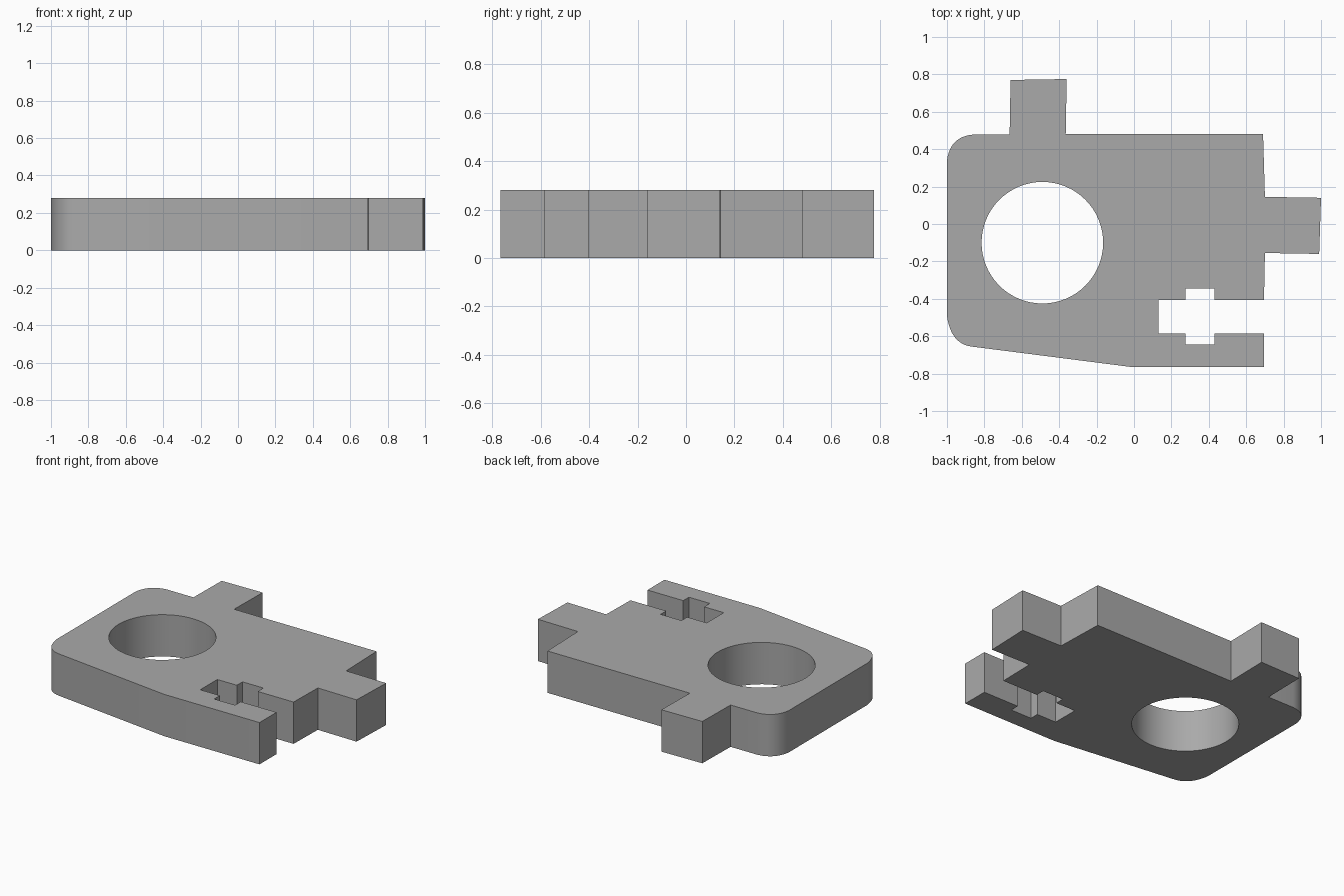
import bpy, bmesh, math
from mathutils import Vector

if "Cube" in bpy.data.objects:
    bpy.data.objects.remove(bpy.data.objects["Cube"])

THICK = 0.28


def rounded(start, corner, end, steps=12):
    """Points of a rounded corner between two edges."""
    a, c, b = Vector(start), Vector(corner), Vector(end)
    return [a * (1 - t) ** 2 + c * 2 * t * (1 - t) + b * t * t
            for t in (i / steps for i in range(steps + 1))]


def circle(cx, cy, r, steps=64):
    return [(cx + r * math.cos(math.tau * i / steps),
             cy + r * math.sin(math.tau * i / steps)) for i in range(steps)]


def add_loop(bm, points):
    verts = [bm.verts.new((p[0], p[1], 0)) for p in points]
    for a, b in zip(verts, verts[1:] + verts[:1]):
        bm.edges.new((a, b))


# Outline, clockwise from the rounded back corner
outline = rounded((-1, 0.34), (-0.983, 0.468), (-0.86, 0.478))
# Back tab
outline += [(-0.665, 0.478), (-0.66, 0.77), (-0.36, 0.775), (-0.365, 0.48)]
# Side edge with tab
outline += [(0.69, 0.48), (0.70, 0.145), (1, 0.14), (0.99, -0.16), (0.70, -0.155)]
# Cross-shaped slot open to the side
outline += [(0.695, -0.405), (0.43, -0.405), (0.43, -0.345), (0.275, -0.345),
            (0.275, -0.405), (0.13, -0.405), (0.13, -0.585), (0.275, -0.585),
            (0.275, -0.645), (0.43, -0.645), (0.43, -0.585), (0.695, -0.585)]
# Front edge, slanting to the rounded front corner
outline += [(0.695, -0.765), (-0.01, -0.765)]
outline += rounded((-0.87, -0.655), (-0.98, -0.64), (-1, -0.49))

# Fill the profile around the round hole and extrude it
bm = bmesh.new()
add_loop(bm, outline)
add_loop(bm, circle(-0.49, -0.10, 0.325))
bmesh.ops.triangle_fill(bm, use_beauty=True, edges=bm.edges[:])
top = bmesh.ops.extrude_face_region(bm, geom=bm.faces[:], use_keep_orig=True)
bmesh.ops.translate(bm, vec=(0, 0, THICK),
                    verts=[g for g in top["geom"] if isinstance(g, bmesh.types.BMVert)])
bmesh.ops.recalc_face_normals(bm, faces=bm.faces[:])
mesh = bpy.data.meshes.new("bracket_plate")
bm.to_mesh(mesh)
bm.free()

plate = bpy.data.objects.new("bracket_plate", mesh)
bpy.context.collection.objects.link(plate)

# Plain grey
grey = bpy.data.materials.new("grey")
grey.use_nodes = True
color = (0.4, 0.4, 0.4, 1)
grey.diffuse_color = color
grey.node_tree.nodes["Principled BSDF"].inputs["Base Color"].default_value = color
mesh.materials.append(grey)

# Smooth the round walls, keep the corners sharp
bpy.context.view_layer.objects.active = plate
plate.select_set(True)
bpy.ops.object.shade_smooth_by_angle(angle=math.radians(30))
